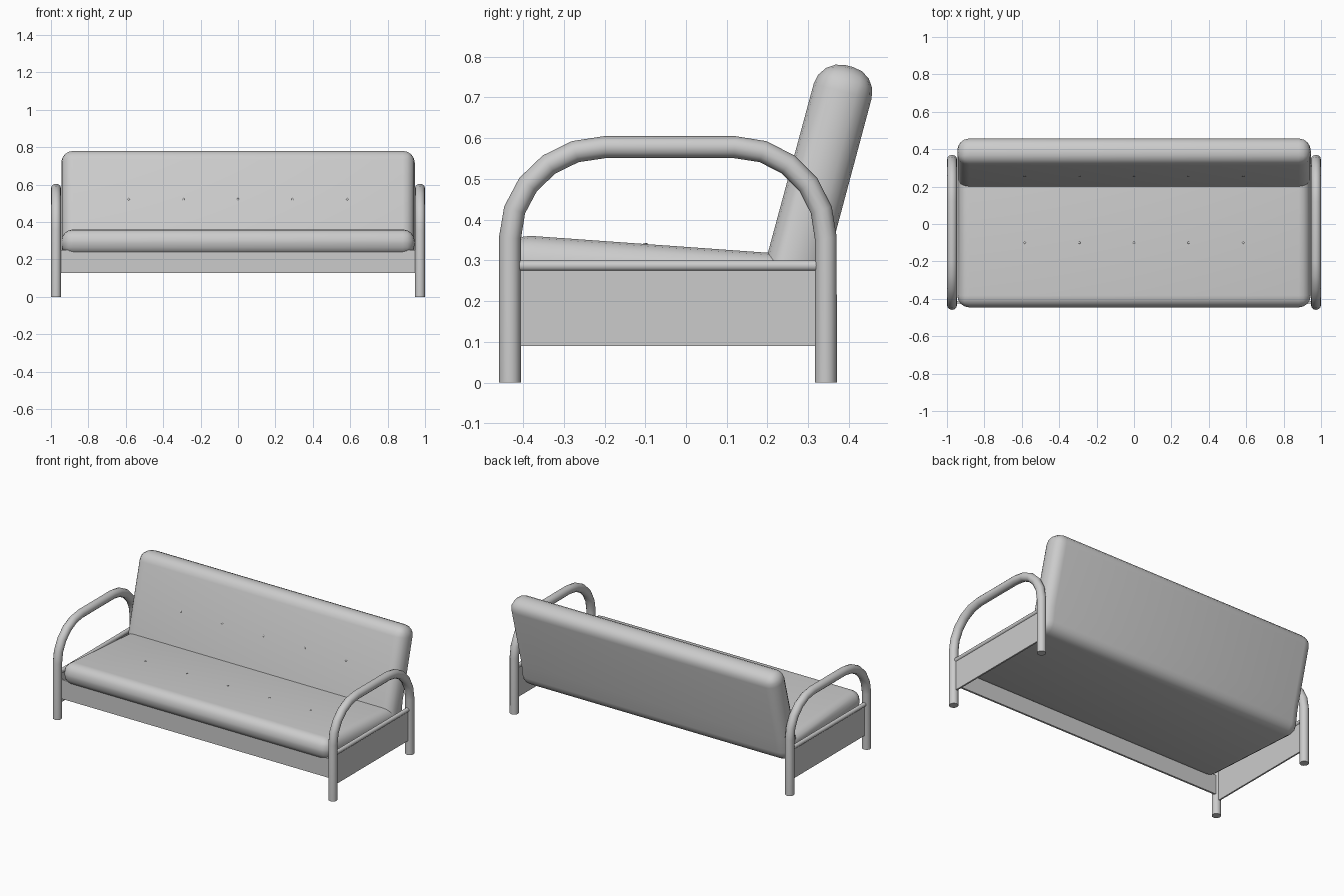
import bpy, bmesh, math
from mathutils import Matrix

if "Cube" in bpy.data.objects:
    bpy.data.objects.remove(bpy.data.objects["Cube"])


def finish(name, bm, smooth=True):
    mesh = bpy.data.meshes.new(name)
    bmesh.ops.recalc_face_normals(bm, faces=bm.faces)
    bm.to_mesh(mesh)
    bm.free()
    ob = bpy.data.objects.new(name, mesh)
    bpy.context.collection.objects.link(ob)
    if smooth:
        bpy.ops.object.select_all(action='DESELECT')
        ob.select_set(True)
        bpy.context.view_layer.objects.active = ob
        bpy.ops.object.shade_smooth_by_angle(angle=math.radians(40))
    return ob


def tube(name, points, radius):
    cu = bpy.data.curves.new(name, 'CURVE')
    cu.dimensions = '3D'
    cu.bevel_depth = radius
    cu.bevel_resolution = 4
    cu.use_fill_caps = True
    sp = cu.splines.new('POLY')
    sp.points.add(len(points) - 1)
    for p, co in zip(sp.points, points):
        p.co = (*co, 1)
    ob = bpy.data.objects.new(name, cu)
    bpy.context.collection.objects.link(ob)
    bpy.ops.object.select_all(action='DESELECT')
    ob.select_set(True)
    bpy.context.view_layer.objects.active = ob
    bpy.ops.object.convert(target='MESH')
    bpy.ops.object.shade_smooth_by_angle(angle=math.radians(40))


def box(name, lo, hi):
    bm = bmesh.new()
    bmesh.ops.create_cube(bm, size=1)
    for v in bm.verts:
        v.co = [(a + b) / 2 + c * (b - a) for a, b, c in zip(lo, hi, v.co)]
    finish(name, bm, False)


# Folded mattress: L-shaped side profile (y, z), extruded in x and rounded
profile = [(-0.446, 0.365), (-0.446, 0.225), (0.335, 0.18), (0.357, 0.33),
           (0.472, 0.759), (0.33, 0.795), (0.201, 0.319)]
bm = bmesh.new()
face = bm.faces.new([bm.verts.new((-0.945, y, z)) for y, z in profile])
ext = bmesh.ops.extrude_face_region(bm, geom=[face])
for v in [g for g in ext['geom'] if isinstance(g, bmesh.types.BMVert)]:
    v.co.x = 0.945
bmesh.ops.recalc_face_normals(bm, faces=bm.faces)
keep_sharp = {(0.201, 0.319), (0.357, 0.33)}
edges = []
for e in bm.edges:
    a, b = e.verts
    lengthwise = abs(a.co.x - b.co.x) > 1
    if lengthwise and (round(a.co.y, 3), round(a.co.z, 3)) in keep_sharp:
        continue
    edges.append(e)
bmesh.ops.bevel(bm, geom=edges, offset=0.064, offset_type='OFFSET', segments=4,
                profile=0.5, affect='EDGES', clamp_overlap=False)
finish("mattress", bm)

# Small tufting buttons on seat and backrest
bm = bmesh.new()
for i in range(-2, 3):
    for y, z, tilt in ((-0.1, 0.341, 0.06), (0.256, 0.522, 1.3)):
        m = (Matrix.Translation((i * 0.292, y, z)) @ Matrix.Rotation(tilt, 4, 'X')
             @ Matrix.Diagonal((1, 1, 0.4, 1)))
        bmesh.ops.create_uvsphere(bm, u_segments=8, v_segments=6, radius=0.006, matrix=m)
finish("tuft_buttons", bm)

# Bent-tube arms with legs, side rails and side panels
arc = [math.radians(18 * k) for k in range(6)]
path = [(-0.432, 0)]
path += [(-0.2 - 0.232 * math.cos(t), 0.355 + 0.223 * math.sin(t)) for t in arc]
path += [(0.12 + 0.223 * math.sin(t), 0.355 + 0.223 * math.cos(t)) for t in arc]
path += [(0.343, 0)]
for side, s in (("left", -1), ("right", 1)):
    x = s * 0.973
    tube(side + "_arm_frame", [(x, y, z) for y, z in path], 0.027)
    tube(side + "_rail", [(x, -0.412, 0.287), (x, 0.322, 0.287)], 0.0135)
    box(side + "_panel", (x - 0.005, -0.42, 0.09), (x + 0.005, 0.33, 0.285))

# Front apron between the legs
box("front_apron", (-0.965, -0.425, 0.127), (0.965, -0.413, 0.25))
